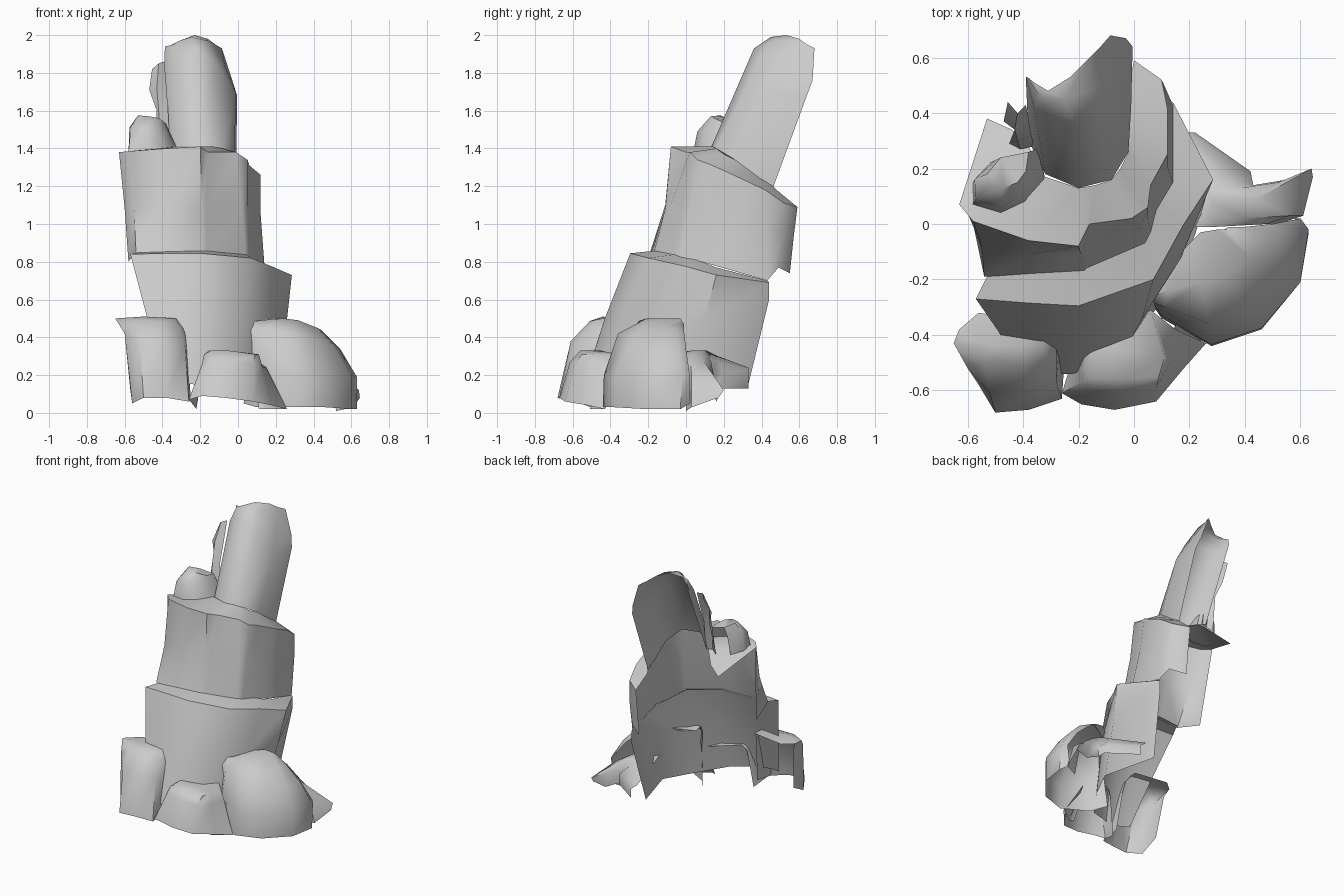
import bpy, bmesh, math


def shell(name, rows, cap=False):
    """Loft an open rock face through rows of points, running left-front-right, bottom to top."""
    bm = bmesh.new()
    grid = [[bm.verts.new(p) for p in row] for row in rows]
    for lo, hi in zip(grid, grid[1:]):
        for i in range(len(lo) - 1):
            bm.faces.new((lo[i], lo[i + 1], hi[i + 1], hi[i]))
    if cap:
        bm.faces.new(grid[-1])
    bmesh.ops.triangulate(bm, faces=[f for f in bm.faces if len(f.verts) > 4])
    me = bpy.data.meshes.new(name)
    bm.to_mesh(me)
    bm.free()
    ob = bpy.data.objects.new(name, me)
    bpy.context.collection.objects.link(ob)
    return ob


# Leaning spire, open at the back left
shell("spire", [
    [(-.38, .30, 1.38), (-.32, .18, 1.40), (-.20, .13, 1.40), (-.08, .16, 1.40), (-.02, .26, 1.34), (-.01, .46, 1.19)],
    [(-.39, .53, 1.90), (-.36, .42, 1.87), (-.22, .36, 1.93), (-.12, .39, 1.86), (-.01, .43, 1.69), (-.005, .64, 1.68)],
    [(-.385, .53, 1.94), (-.34, .46, 1.95), (-.25, .45, 1.99), (-.16, .48, 1.97), (-.07, .54, 1.84), (-.03, .67, 1.76)],
    [(-.36, .51, 1.945), (-.31, .48, 1.97), (-.23, .53, 2.00), (-.16, .60, 1.98), (-.12, .64, 1.95), (-.085, .68, 1.93)],
])
# Thin shards beside the spire
shell("spire_shard", [
    [(-.45, .29, 1.36), (-.41, .27, 1.38), (-.36, .28, 1.38)],
    [(-.43, .34, 1.60), (-.42, .30, 1.60), (-.37, .32, 1.60)],
    [(-.47, .37, 1.71), (-.43, .34, 1.72), (-.38, .38, 1.74)],
    [(-.455, .44, 1.82), (-.42, .40, 1.85), (-.39, .43, 1.86)],
])
# Small boulder on the upper ledge
shell("ledge_boulder", [
    [(-.52, .22, 1.35), (-.58, .15, 1.37), (-.58, .07, 1.38), (-.48, .04, 1.39), (-.39, .08, 1.39), (-.32, .16, 1.40), (-.34, .26, 1.38)],
    [(-.50, .23, 1.49), (-.575, .16, 1.51), (-.57, .09, 1.49), (-.48, .06, 1.49), (-.41, .10, 1.49), (-.36, .17, 1.47), (-.35, .27, 1.46)],
    [(-.48, .24, 1.55), (-.53, .18, 1.575), (-.52, .14, 1.57), (-.47, .13, 1.57), (-.42, .15, 1.56), (-.39, .19, 1.54), (-.38, .26, 1.53)],
], cap=True)

# Upper tier: stepped wall
rim2 = [(-.63, .07, 1.38), (-.58, .01, 1.385), (-.38, -.06, 1.40), (-.20, -.08, 1.41), (-.16, 0, 1.38),
        (-.01, .02, 1.38), (.05, .06, 1.34), (.06, .14, 1.31), (.12, .25, 1.26), (.12, .42, 1.18), (.10, .52, 1.11), (0, .59, 1.09)]
shell("upper_tier", [
    [(-.58, .0, .80), (-.54, -.19, .85), (-.38, -.18, .85), (-.18, -.17, .85), (-.17, -.16, .85),
     (.04, -.07, .83), (.06, -.03, .82), (.08, .05, .81), (.14, .15, .78), (.14, .43, .70), (.10, .49, .77), (0, .55, .74)],
    [(-.60, .04, 1.08), (-.55, -.08, 1.08), (-.38, -.11, 1.10), (-.19, -.11, 1.08), (-.17, -.09, 1.08),
     (.02, -.02, 1.08), (.05, .02, 1.08), (.07, .11, 1.08), (.12, .21, 1.05), (.12, .42, .97), (.10, .52, .95), (0, .57, .93)],
    rim2,
])
# Upper ledge between rim and spire, with the fin dipping down at the back left
inner2 = [(-.44, .34, 1.30), (-.38, .28, 1.37), (-.36, .24, 1.40), (-.32, .17, 1.41), (-.20, .13, 1.41), (-.14, .14, 1.41),
          (-.08, .16, 1.40), (-.05, .2, 1.37), (-.02, .26, 1.34), (-.02, .33, 1.29), (-.02, .40, 1.24),
          (-.01, .46, 1.20), (-.02, .48, 1.18)]
shell("upper_ledge", [[(-.53, .38, 1.25)] + rim2, inner2])

# Lower tier: broad leaning wall and its ledge
rim3 = [(-.57, -.27, .84), (-.38, -.285, .845), (-.20, -.295, .845), (.07, -.20, .82), (.18, 0, .775), (.285, .16, .73), (.14, .44, .69)]
shell("lower_tier", [
    [(-.40, -.52, .17), (-.33, -.54, .16), (-.22, -.54, .15), (-.04, -.47, .13), (.12, -.25, .12), (.22, -.04, .13), (.10, .33, .15)],
    [(-.48, -.40, .50), (-.35, -.42, .50), (-.20, -.43, .50), (.03, -.34, .50), (.17, -.12, .50), (.26, .10, .50), (.14, .44, .60)],
    rim3,
])
shell("lower_ledge", [rim3, [(-.52, -.17, .85), (-.38, -.16, .855), (-.18, -.15, .86), (.04, -.05, .84),
                             (.08, .06, .81), (.14, .16, .77), (.13, .43, .70)]])

# Front left boulder
shell("left_boulder", [
    [(-.57, -.45, .12), (-.56, -.58, .05), (-.50, -.68, .08), (-.38, -.67, .08), (-.26, -.63, .06), (-.25, -.48, .08)],
    [(-.60, -.40, .43), (-.60, -.52, .42), (-.52, -.61, .38), (-.39, -.61, .38), (-.28, -.57, .35), (-.27, -.44, .36)],
    [(-.63, -.38, .49), (-.65, -.43, .50), (-.54, -.50, .49), (-.40, -.51, .485), (-.31, -.49, .46), (-.28, -.42, .44)],
    [(-.56, -.32, .49), (-.60, -.42, .50), (-.50, -.44, .51), (-.40, -.44, .505), (-.33, -.44, .50), (-.31, -.36, .49)],
], cap=True)
# Front middle boulder
shell("middle_boulder", [
    [(-.22, -.48, .02), (-.26, -.61, .07), (-.19, -.65, .09), (-.07, -.67, .08), (.08, -.64, .06), (.18, -.52, .04), (.26, -.43, .02)],
    [(-.18, -.46, .29), (-.19, -.57, .26), (-.15, -.60, .28), (-.05, -.615, .27), (.08, -.59, .26), (.13, -.50, .24), (.15, -.38, .24)],
    [(-.15, -.44, .33), (-.18, -.54, .31), (-.14, -.555, .33), (-.05, -.56, .33), (.09, -.55, .31), (.11, -.48, .31), (.06, -.31, .31)],
], cap=True)
# Large right boulder
shell("right_boulder", [
    [(.03, -.24, .05), (.10, -.34, .03), (.28, -.44, .03), (.46, -.38, .03), (.60, -.21, .02), (.63, -.03, .02), (.58, .02, .05)],
    [(.05, -.26, .30), (.10, -.33, .22), (.28, -.435, .20), (.46, -.375, .20), (.60, -.21, .20), (.63, -.02, .19), (.60, .02, .20)],
    [(.06, -.28, .44), (.11, -.30, .44), (.27, -.36, .42), (.40, -.29, .40), (.52, -.17, .34), (.54, -.04, .34), (.50, 0, .34)],
    [(.06, -.26, .48), (.12, -.24, .49), (.24, -.21, .50), (.32, -.19, .49), (.42, -.12, .45), (.44, -.05, .44), (.40, -.01, .43)],
    [(.06, -.2, .47), (.12, -.16, .48), (.19, -.08, .50), (.24, -.03, .50), (.30, -.02, .49), (.34, -.02, .48), (.34, -.01, .47)],
], cap=True)
# Back right boulder
shell("back_boulder", [
    [(.52, .0, .01), (.61, .03, .03), (.645, .17, .08), (.55, .16, .06), (.43, .14, .12), (.42, .19, .13), (.22, .33, .13)],
    [(.48, .0, .22), (.56, .03, .20), (.64, .20, .12), (.52, .15, .18), (.43, .14, .20), (.42, .19, .20), (.22, .33, .20)],
    [(.30, -.01, .31), (.40, .02, .30), (.44, .09, .28), (.42, .12, .28), (.39, .13, .29), (.34, .17, .28), (.18, .33, .23)],
    [(.22, -.01, .32), (.27, .03, .33), (.28, .08, .33), (.27, .11, .33), (.26, .13, .32), (.24, .17, .30), (.17, .33, .24)],
], cap=True)
# Small chip between the middle and right boulders
shell("small_chip", [
    [(.11, -.50, .02), (.14, -.51, .02), (.25, -.43, .02)],
    [(.10, -.40, .22), (.13, -.40, .22), (.17, -.33, .20)],
])

bpy.ops.object.select_all(action='SELECT')
bpy.context.view_layer.objects.active = bpy.data.objects["spire"]
bpy.ops.object.shade_smooth_by_angle(angle=math.radians(52))
